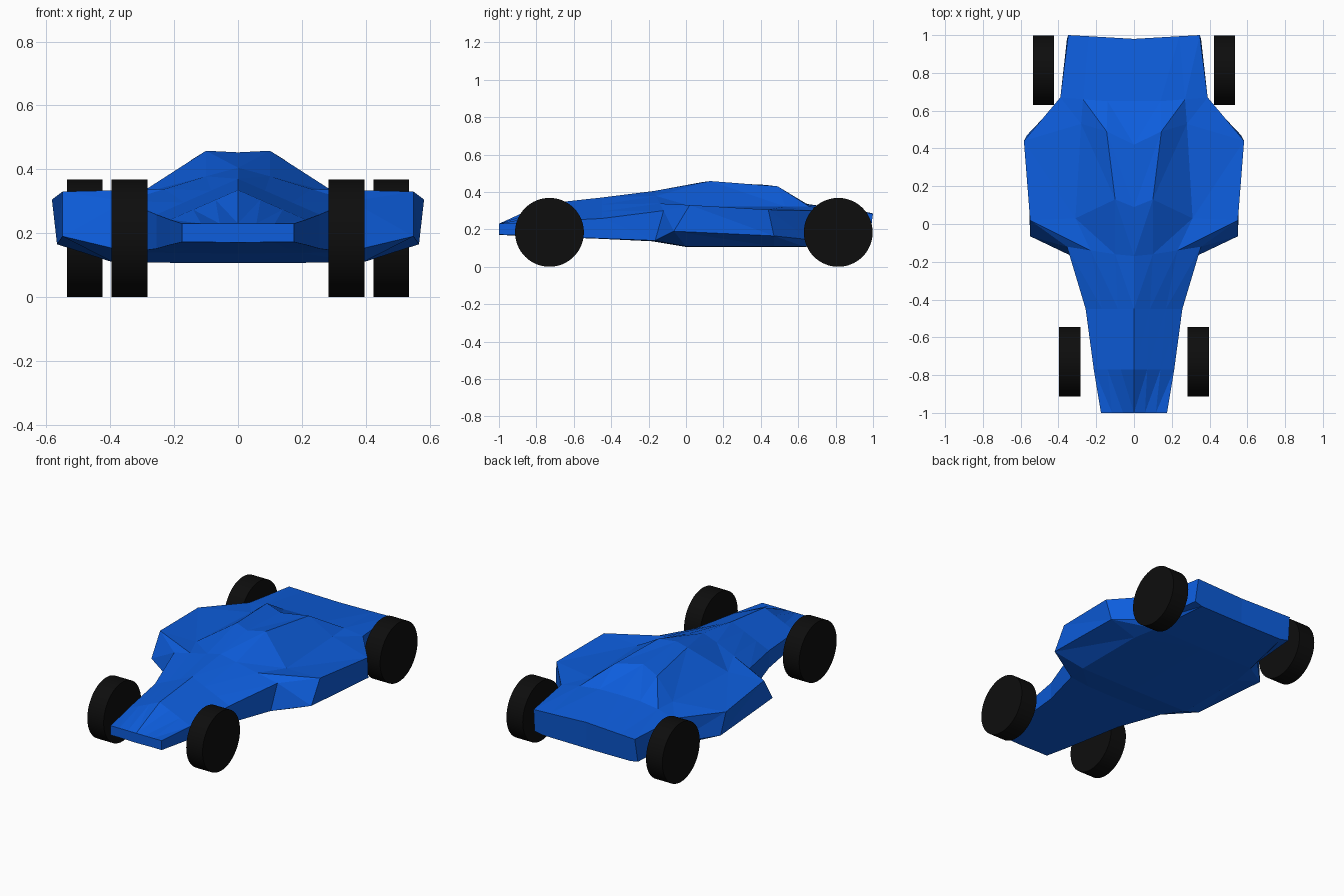
import bpy, bmesh, math
from mathutils import Vector

if "Cube" in bpy.data.objects:
    bpy.data.objects.remove(bpy.data.objects["Cube"])


def material(name, colour):
    m = bpy.data.materials.new(name)
    m.diffuse_color = (*colour, 1)
    m.use_nodes = True
    m.node_tree.nodes["Principled BSDF"].inputs["Base Color"].default_value = m.diffuse_color
    return m


paint = material("blue_paint", (0.004, 0.11, 0.72))
rubber = material("black_rubber", (0.004, 0.004, 0.004))


def nose_row(y, w, z_side, z_mid, z_low):
    """Half section of the nose: a pitched top, straight side, flat floor."""
    top = [(w * t, y, z_mid + (z_side - z_mid) * t) for t in (0, 0.33, 0.66, 1)]
    return top + [(w, y, z_low), (w * 0.6, y, z_low)]


# Half sections, nose to tail: centre, ridge, canopy foot, shoulder, sill, floor edge
rows = [
    nose_row(-1.0, 0.175, 0.23, 0.23, 0.172),
    nose_row(-0.77, 0.213, 0.242, 0.335, 0.163),
    nose_row(-0.45, 0.256, 0.258, 0.37, 0.151),
]
# Nose root
rows.append([(0, -.17, .405), (.1, -.16, .378), (.23, -.14, .338),
             (.355, -.12, .30), (.34, -.165, .14), (.2, -.18, .138)])
# Front of side pods and canopy
rows.append([(0, .09, .453), (.1, .13, .458), (.31, .03, .323),
             (.55, .02, .33), (.55, -.065, .19), (.39, 0, .108)])
# Rear of side pods and canopy
rows.append([(0, .42, .438), (.145, .49, .43), (.28, .53, .322),
             (.583, .44, .305), (.567, .47, .165), (.39, .47, .108)])
# Start of rear deck
rows.append([(0, .65, .335), (.14, .65, .333), (.27, .66, .322),
             (.39, .67, .30), (.387, .66, .145), (.36, .63, .108)])
# Tail
rows.append([(0, .98, .29), (.12, .987, .288), (.24, .994, .286),
             (.348, 1.0, .285), (.355, .98, .14), (.3, .975, .128)])

# Body shell: loft the half sections, then mirror
bm = bmesh.new()
grid = []
for row in rows:
    floor = row[-1]
    pts = row + [(0, floor[1], floor[2] - 0.002)]
    grid.append([bm.verts.new(p) for p in pts])
for r, s in zip(grid, grid[1:]):
    for j in range(len(r) - 1):
        bm.faces.new((r[j], r[j + 1], s[j + 1]))
        bm.faces.new((r[j], s[j + 1], s[j]))
bm.faces.new(grid[0])
bm.faces.new(grid[-1][::-1])
half = bm.verts[:] + bm.edges[:] + bm.faces[:]
copy = bmesh.ops.duplicate(bm, geom=half)["geom"]
mirrored = [v for v in copy if isinstance(v, bmesh.types.BMVert)]
for v in mirrored:
    v.co.x = -v.co.x
bmesh.ops.remove_doubles(bm, verts=bm.verts[:], dist=1e-4)
bmesh.ops.recalc_face_normals(bm, faces=bm.faces[:])
mesh = bpy.data.meshes.new("car_body")
bm.to_mesh(mesh)
bm.free()
body = bpy.data.objects.new("car_body", mesh)
bpy.context.collection.objects.link(body)
mesh.materials.append(paint)


# Wheels
def wheel(name, x, y):
    bpy.ops.mesh.primitive_cylinder_add(
        vertices=64, radius=0.184, depth=0.112,
        location=(x, y, 0.184), rotation=(0, math.pi / 2, 0))
    ob = bpy.context.object
    ob.name = name
    ob.data.materials.append(rubber)
    bpy.ops.object.shade_smooth_by_angle(angle=math.radians(30))


for side, s in (("left", -1), ("right", 1)):
    wheel(f"front_wheel_{side}", s * 0.34, -0.73)
    wheel(f"rear_wheel_{side}", s * 0.48, 0.814)
